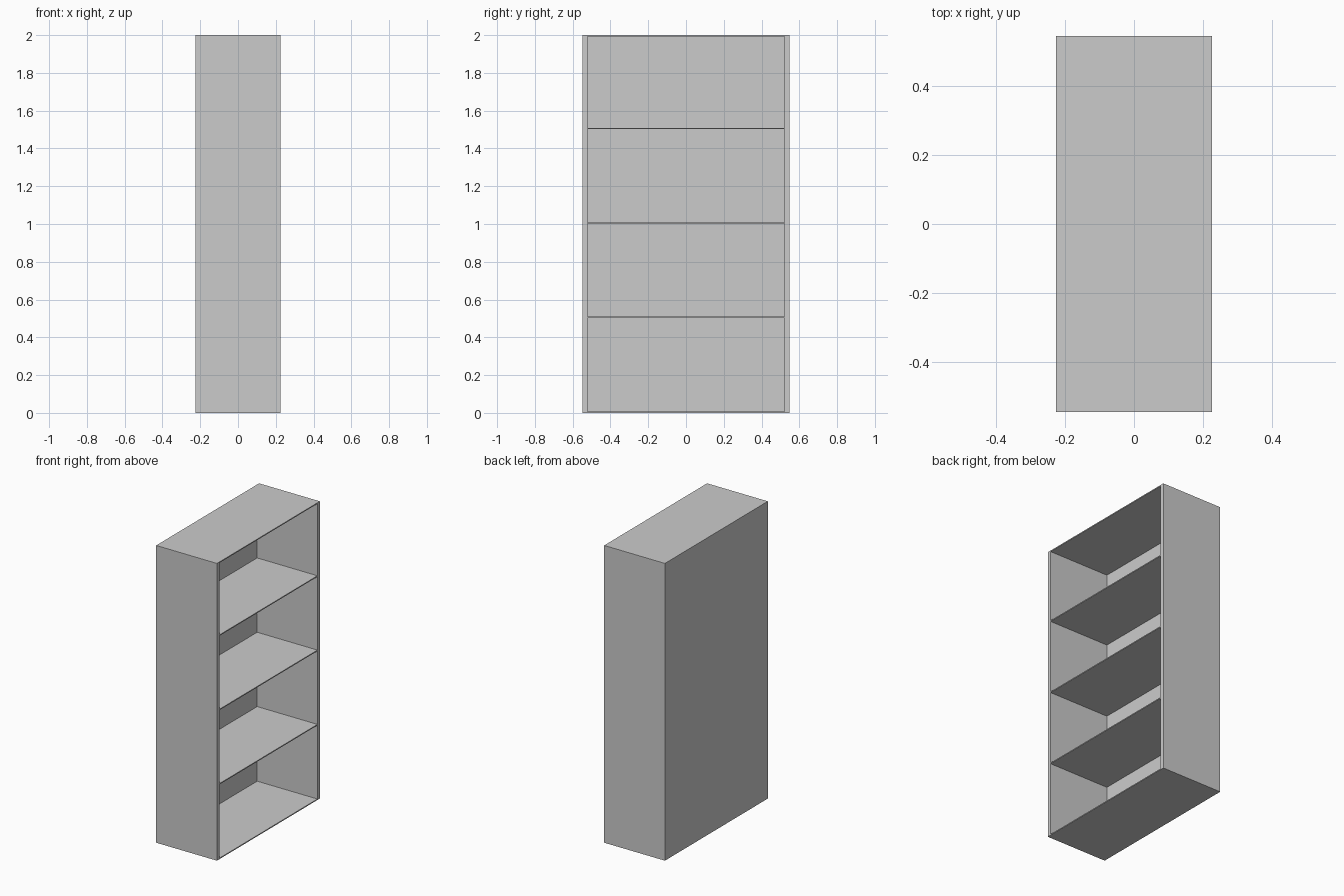
import bpy

cube = bpy.data.objects.get("Cube")
if cube:
    bpy.data.objects.remove(cube, do_unlink=True)

grey = bpy.data.materials.new("plain_grey")
grey.use_nodes = True
colour = (0.6, 0.6, 0.6, 1)
grey.diffuse_color = colour
grey.node_tree.nodes["Principled BSDF"].inputs["Base Color"].default_value = colour

DEPTH, WIDTH, HEIGHT = 0.452, 1.094, 2.0
SIDE, BOARD, BACK = 0.026, 0.007, 0.004
INNER = WIDTH - 2 * SIDE


def panel(name, low, size):
    """Box from its lowest corner and its size."""
    centre = [a + s / 2 for a, s in zip(low, size)]
    bpy.ops.mesh.primitive_cube_add(size=1, location=centre)
    obj = bpy.context.object
    obj.name = name
    obj.scale = size
    bpy.ops.object.transform_apply(location=False, rotation=False, scale=True)
    obj.data.materials.append(grey)


# Upright sides
for name, y in (("front_side", -WIDTH / 2), ("rear_side", WIDTH / 2 - SIDE)):
    panel(name, (-DEPTH / 2, y, 0), (DEPTH, SIDE, HEIGHT))

# Thin back panel, opposite the open side
panel("back_panel", (-DEPTH / 2, -INNER / 2, 0), (BACK, INNER, HEIGHT))

# Bottom, three shelves and top, flush with the open side
levels = {"bottom_board": 0, "lower_shelf": 0.502, "middle_shelf": 1.002,
          "upper_shelf": 1.502, "top_board": HEIGHT - BOARD}
for name, z in levels.items():
    panel(name, (-DEPTH / 2 + BACK, -INNER / 2, z), (DEPTH - BACK, INNER, BOARD))
